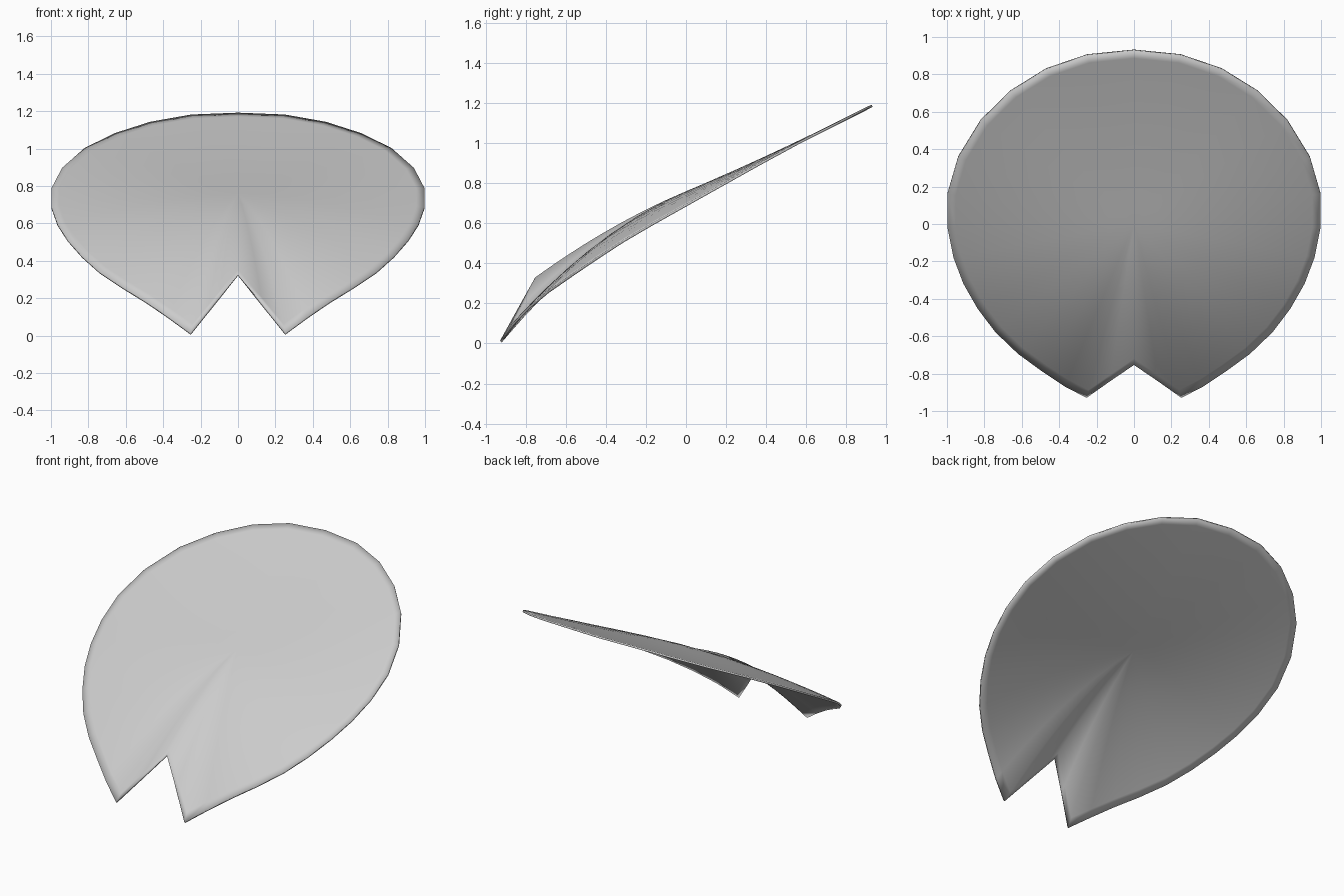
import bpy, bmesh

if "Cube" in bpy.data.objects:
    bpy.data.objects.remove(bpy.data.objects["Cube"])

# Right half of the leaf rim, from the back tip round to the notch
half = [(0, .93, 1.187), (.25, .905, 1.177), (.47, .83, 1.138), (.66, .712, 1.077),
        (.82, .555, .998), (.94, .36, .892), (.997, .165, .783), (.997, -.015, .682),
        (.965, -.175, .592), (.912, -.315, .51), (.835, -.45, .422), (.74, -.575, .337),
        (.62, -.69, .257), (.49, -.785, .177), (.37, -.865, .095), (.253, -.925, .009),
        (.127, -.838, .168), (0, -.75, .325)]
rim = half + [(-x, y, z) for x, y, z in half[-2:0:-1]]

CENTRE_Z, SLOPE = .754, .42
rings = [.14, .28, .42, .56, .68, .79, .88, .955, 1]


def point(p, t):
    # tilted plane through the centre, bending quadratically out to the rim
    x, y, z = p
    bend = z - CENTRE_Z - SLOPE * y
    return (x * t, y * t, CENTRE_Z + SLOPE * y * t + bend * t * t)


# Domed leaf sheet, concentric rings around a central point
bm = bmesh.new()
centre = bm.verts.new((0, 0, CENTRE_Z))
loops = [[bm.verts.new(point(p, t)) for p in rim] for t in rings]
n = len(rim)
for i in range(n):
    j = (i + 1) % n
    bm.faces.new((centre, loops[0][i], loops[0][j]))
    for a, b in zip(loops, loops[1:]):
        bm.faces.new((a[i], b[i], b[j], a[j]))
bmesh.ops.recalc_face_normals(bm, faces=bm.faces)
if sum(f.normal.z for f in bm.faces) < 0:
    bmesh.ops.reverse_faces(bm, faces=bm.faces)
for f in bm.faces:
    f.smooth = True
mesh = bpy.data.meshes.new("lily_pad_leaf")
bm.to_mesh(mesh)
bm.free()
leaf = bpy.data.objects.new("lily_pad_leaf", mesh)
bpy.context.collection.objects.link(leaf)

# Thin leaf thickness, shaded smoothly round the rim
thick = leaf.modifiers.new("thickness", 'SOLIDIFY')
thick.thickness = .012
thick.offset = 0
